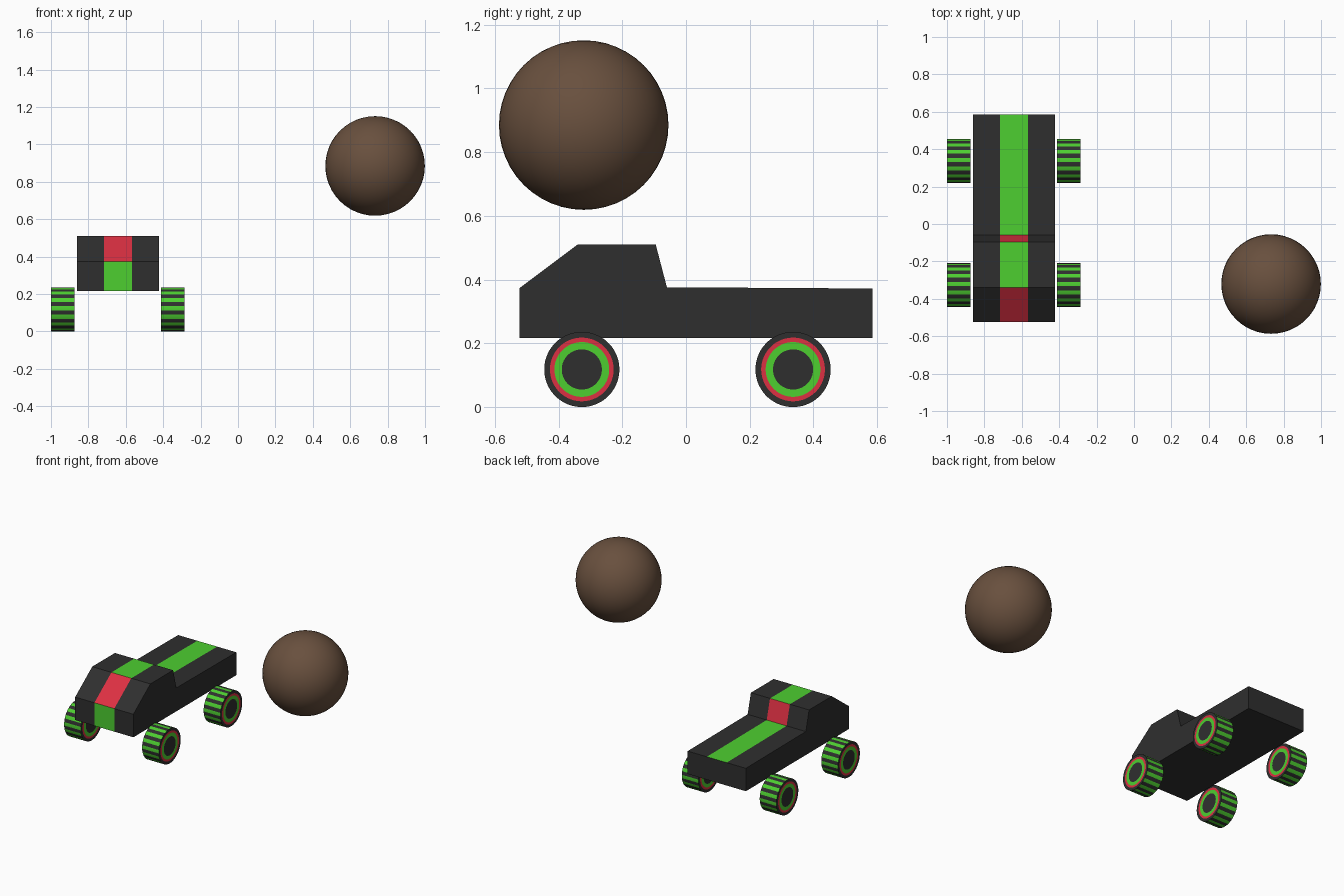
import bpy, bmesh, math

if "Cube" in bpy.data.objects:
    bpy.data.objects.remove(bpy.data.objects["Cube"])


def material(name, rgb):
    m = bpy.data.materials.new(name)
    m.diffuse_color = (*rgb, 1)
    m.use_nodes = True
    m.node_tree.nodes["Principled BSDF"].inputs["Base Color"].default_value = m.diffuse_color
    return m


black = material("charcoal black", (0.028, 0.028, 0.028))
green = material("bright green", (0.075, 0.62, 0.03))
red = material("red", (0.72, 0.03, 0.055))
brown = material("brown", (0.14, 0.08, 0.048))


def finish(bm, name, mats):
    bmesh.ops.recalc_face_normals(bm, faces=bm.faces)
    mesh = bpy.data.meshes.new(name)
    bm.to_mesh(mesh)
    bm.free()
    for m in mats:
        mesh.materials.append(m)
    ob = bpy.data.objects.new(name, mesh)
    bpy.context.collection.objects.link(ob)
    return ob


# Truck body: side profile (y, z) swept across x, split into three strips
profile = [(-0.523, 0.216), (-0.523, 0.373), (-0.34, 0.51), (-0.095, 0.51),
           (-0.06, 0.376), (0.586, 0.372), (0.586, 0.216)]
# stripe colour per profile edge: nose, windscreen, roof, rear window, bed, tail, floor
stripe = [1, 2, 1, 2, 1, 0, 0]
stations = [-0.862, -0.717, -0.567, -0.423]
bm = bmesh.new()
rings = [[bm.verts.new((x, y, z)) for y, z in profile] for x in stations]
n = len(profile)
for s in range(3):
    for i in range(n):
        j = (i + 1) % n
        f = bm.faces.new((rings[s][i], rings[s][j], rings[s + 1][j], rings[s + 1][i]))
        f.material_index = stripe[i] if s == 1 else 0
bm.faces.new(rings[0])
bm.faces.new(rings[-1])
finish(bm, "truck_body", [black, green, red])


# Wheels: striped tread and concentric coloured rings on both faces
def wheel(name, x, y):
    seg, half, radius = 64, 0.063, 0.118
    # (radius, colour of the ring inside that radius)
    bands = [(radius, 0), (0.100, 2), (0.086, 1), (0.063, 0)]
    bm = bmesh.new()
    outer = []
    for side in (-half, half):
        loops = []
        for r, _ in bands:
            loops.append([bm.verts.new((side, r * math.cos(2 * math.pi * (k + 0.5) / seg),
                                        r * math.sin(2 * math.pi * (k + 0.5) / seg)))
                          for k in range(seg)])
        for b in range(len(bands) - 1):
            for k in range(seg):
                m = (k + 1) % seg
                f = bm.faces.new((loops[b][k], loops[b][m], loops[b + 1][m], loops[b + 1][k]))
                f.material_index = bands[b][1]
        bm.faces.new(loops[-1])
        outer.append(loops[0])
    for k in range(seg):
        m = (k + 1) % seg
        f = bm.faces.new((outer[0][k], outer[0][m], outer[1][m], outer[1][k]))
        f.material_index = (k // 2) % 2
        f.smooth = True
    for e in bm.edges:
        if len(e.link_faces) == 2 and e.calc_face_angle() > 0.6:
            e.smooth = False
    ob = finish(bm, name, [black, green, red])
    ob.location = (x, y, radius)


for xn, x in (("left", -0.937), ("right", -0.349)):
    for yn, y in (("front", -0.327), ("rear", 0.336)):
        wheel(f"{yn}_{xn}_wheel", x, y)

# Floating ball
bm = bmesh.new()
bmesh.ops.create_uvsphere(bm, u_segments=48, v_segments=24, radius=0.266)
for f in bm.faces:
    f.smooth = True
finish(bm, "ball", [brown]).location = (0.733, -0.321, 0.885)
